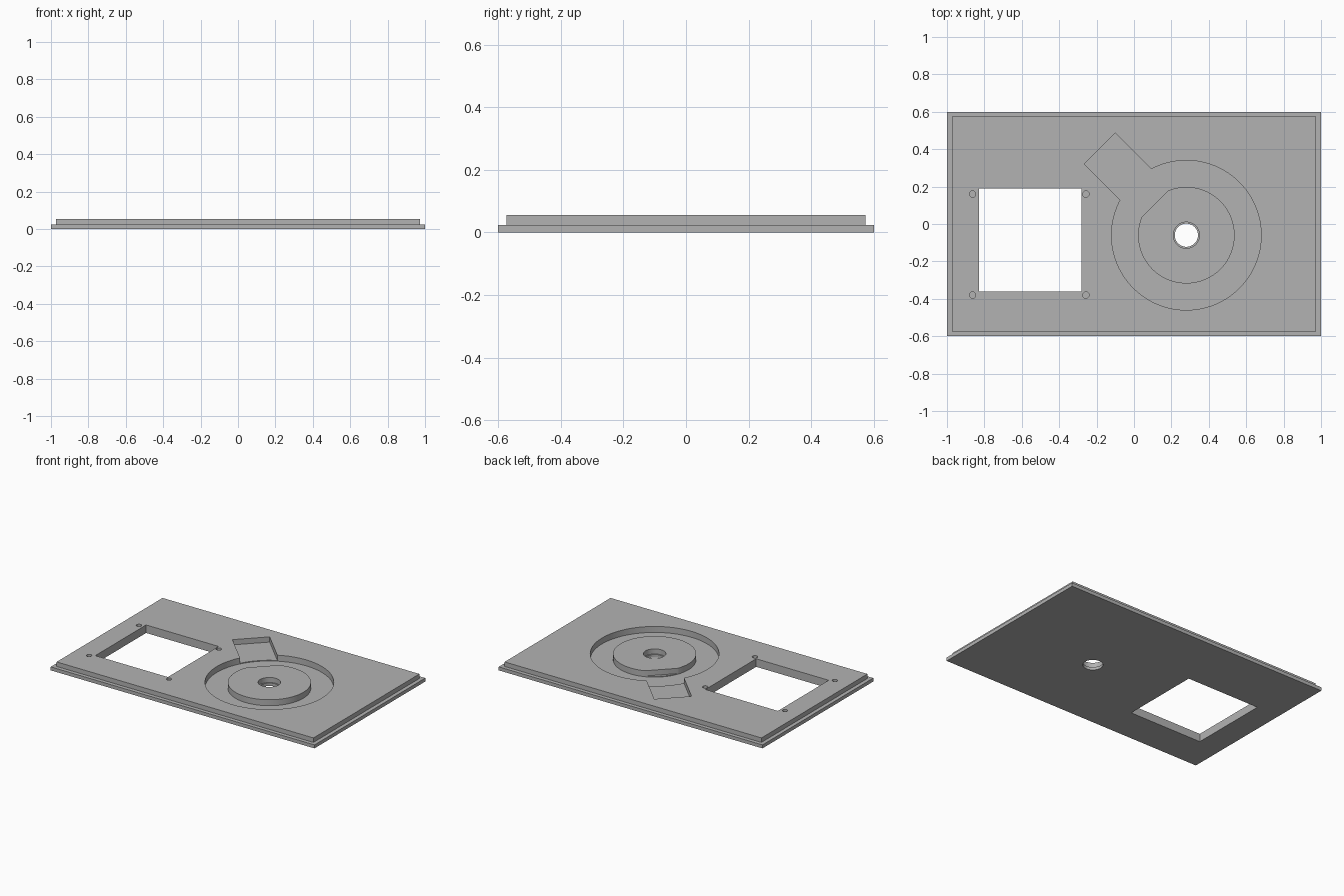
import bpy
import bmesh
import math
from mathutils import Matrix, Vector

if "Cube" in bpy.data.objects:
    bpy.data.objects.remove(bpy.data.objects["Cube"], do_unlink=True)

LIP, TOP = 0.024, 0.055
SPINDLE = Vector((0.28, -0.06, 0))

grey = bpy.data.materials.new("plain_grey")
grey.use_nodes = True
grey.diffuse_color = (0.45, 0.45, 0.45, 1)
grey.node_tree.nodes["Principled BSDF"].inputs["Base Color"].default_value = (0.45, 0.45, 0.45, 1)


def add_object(name, bm):
    bmesh.ops.recalc_face_normals(bm, faces=bm.faces)
    mesh = bpy.data.meshes.new(name)
    bm.to_mesh(mesh)
    bm.free()
    mesh.materials.append(grey)
    obj = bpy.data.objects.new(name, mesh)
    bpy.context.collection.objects.link(obj)
    return obj


def box(bm, size, centre, turn=0):
    matrix = (Matrix.Translation(centre) @ Matrix.Rotation(turn, 4, "Z")
              @ Matrix.Diagonal((*size, 1)))
    return bmesh.ops.create_cube(bm, size=1, matrix=matrix)


def lathe(bm, profile, centre, steps=96):
    """Spin a closed (radius, height) profile around a vertical axis."""
    rings = []
    for i in range(steps):
        a = math.tau * i / steps
        rings.append([bm.verts.new((centre.x + r * math.cos(a),
                                    centre.y + r * math.sin(a), z)) for r, z in profile])
    n = len(profile)
    for i in range(steps):
        p, q = rings[i], rings[(i + 1) % steps]
        for j in range(n):
            k = (j + 1) % n
            bm.faces.new((p[j], q[j], q[k], p[k]))


def cylinder(bm, radius, low, high, centre, steps=96):
    at = Vector((centre.x, centre.y, (low + high) / 2))
    bmesh.ops.create_cone(bm, cap_ends=True, segments=steps, radius1=radius, radius2=radius,
                          depth=high - low, matrix=Matrix.Translation(at))


def cut(target, bm):
    cutter = add_object("cutter", bm)
    cutter.hide_render = True
    mod = target.modifiers.new("cut", "BOOLEAN")
    mod.operation, mod.solver, mod.object = "DIFFERENCE", "EXACT", cutter
    bpy.context.view_layer.objects.active = target
    bpy.ops.object.modifier_apply(modifier=mod.name)
    bpy.data.objects.remove(cutter, do_unlink=True)


# Stepped plate: wide lower slab with a smaller raised slab on it
bm = bmesh.new()
box(bm, (2, 1.2, LIP), (0, 0, LIP / 2))
bm.faces.ensure_lookup_table()
top = max(bm.faces, key=lambda f: f.calc_center_median().z)
bmesh.ops.inset_region(bm, faces=[top], thickness=0.037)
raised = bmesh.ops.extrude_face_region(bm, geom=[top])
bmesh.ops.translate(bm, vec=(0, 0, TOP - LIP),
                    verts=[v for v in raised["geom"] if isinstance(v, bmesh.types.BMVert)])
bmesh.ops.delete(bm, geom=[top], context="FACES")
plate = add_object("stepped_plate", bm)

# Square window right through the plate
bm = bmesh.new()
box(bm, (0.55, 0.55, 0.3), (-0.555, -0.085, 0))
cut(plate, bm)

# Blind screw holes at the window corners
bm = bmesh.new()
for x in (-0.863, -0.257):
    for y in (-0.38, 0.16):
        cylinder(bm, 0.017, 0.015, 0.1, Vector((x, y, 0)), 32)
cut(plate, bm)

# Ring groove around the central boss
bm = bmesh.new()
lathe(bm, [(0.258, 0.014), (0.4, 0.014), (0.4, 0.1), (0.258, 0.1)], SPINDLE)
cut(plate, bm)

# Diagonal channel, slightly shallower, which also flattens one side of the boss
bm = bmesh.new()
near, far = 0.237, 0.656
mid = (near + far) / 2 * math.sqrt(0.5)
box(bm, (far - near, 0.235, 0.1), SPINDLE + Vector((-mid, mid, 0.069)), math.radians(135))
cut(plate, bm)

# Central bore with a wider counterbore above
for radius, low in ((0.062, -0.1), (0.07, 0.02)):
    bm = bmesh.new()
    cylinder(bm, radius, low, 0.1, SPINDLE)
    cut(plate, bm)

# Smooth round walls, sharp corners
bpy.ops.object.select_all(action="DESELECT")
plate.select_set(True)
bpy.context.view_layer.objects.active = plate
bpy.ops.object.shade_smooth_by_angle(angle=math.radians(30))
